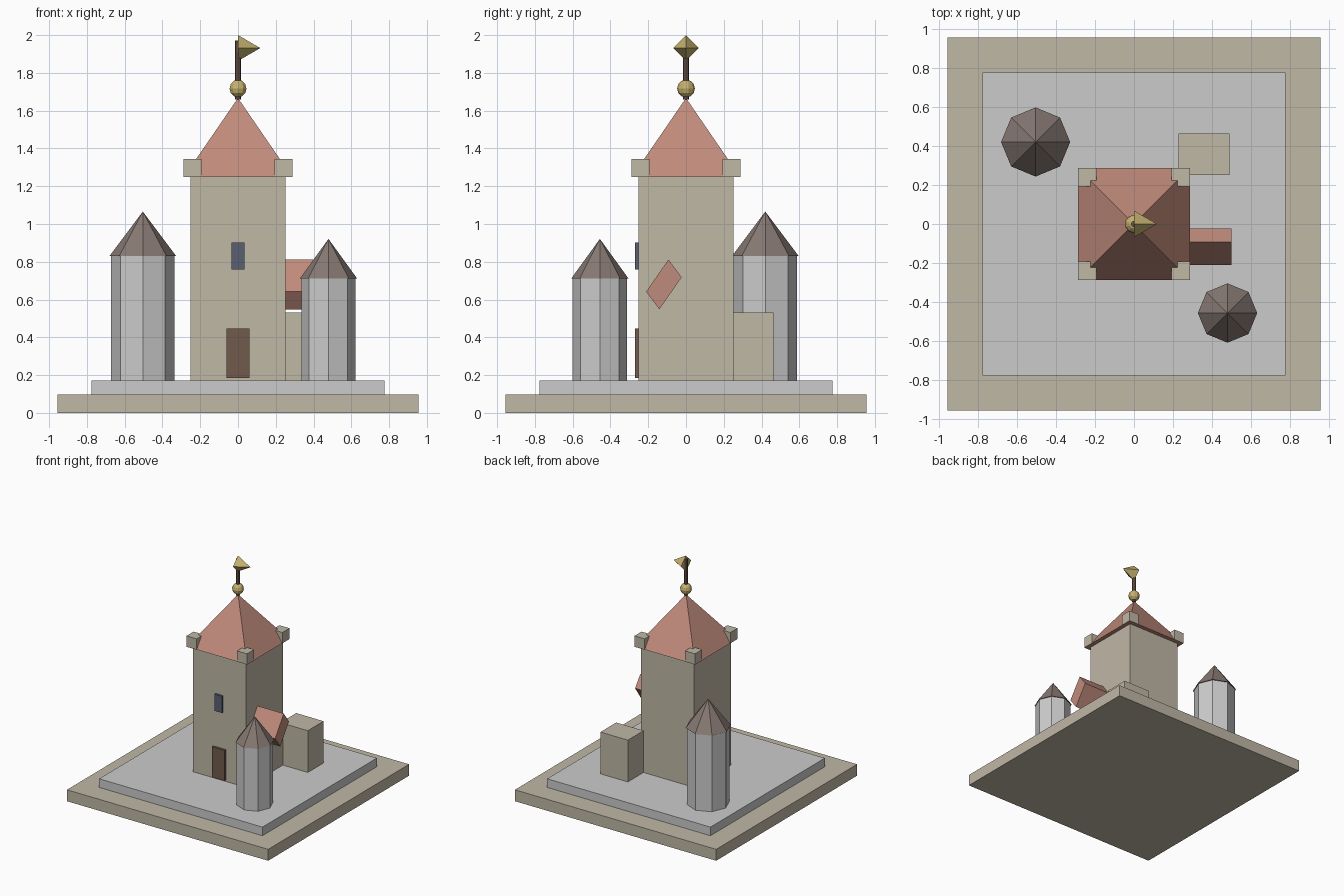
import bpy
import bmesh
from math import pi
from mathutils import Matrix

if "Cube" in bpy.data.objects:
    bpy.data.objects.remove(bpy.data.objects["Cube"])


def material(name, rgb):
    m = bpy.data.materials.new(name)
    m.diffuse_color = (*rgb, 1)
    m.use_nodes = True
    m.node_tree.nodes["Principled BSDF"].inputs["Base Color"].default_value = m.diffuse_color
    return m


SAND = material("sandstone", (0.53, 0.48, 0.38))
RED = material("red_tile", (0.53, 0.26, 0.20))
SLATE = material("slate", (0.24, 0.19, 0.17))
WOOD = material("wood", (0.17, 0.105, 0.075))
GLASS = material("glass", (0.10, 0.115, 0.17))
GOLD = material("gold", (0.56, 0.44, 0.16))


def finish(name, bm, mat):
    bmesh.ops.recalc_face_normals(bm, faces=bm.faces)
    me = bpy.data.meshes.new(name)
    bm.to_mesh(me)
    bm.free()
    ob = bpy.data.objects.new(name, me)
    bpy.context.collection.objects.link(ob)
    if mat:
        me.materials.append(mat)
    return ob


def box(name, x, y, z, mat=None):
    """Box from (min, max) ranges."""
    bm = bmesh.new()
    size = [r[1] - r[0] for r in (x, y, z)]
    mid = [(r[0] + r[1]) / 2 for r in (x, y, z)]
    bmesh.ops.create_cube(bm, size=1, matrix=Matrix.Translation(mid) @ Matrix.Diagonal((*size, 1)))
    return finish(name, bm, mat)


def cone(name, sides, r1, r2, x, y, z0, z1, mat=None, spin=0):
    """Upright prism or cone between two heights."""
    bm = bmesh.new()
    bmesh.ops.create_cone(bm, cap_ends=True, segments=sides, radius1=r1, radius2=r2, depth=z1 - z0,
                          matrix=Matrix.Translation((x, y, (z0 + z1) / 2)) @ Matrix.Rotation(spin, 4, 'Z'))
    bmesh.ops.remove_doubles(bm, verts=bm.verts, dist=1e-5)
    return finish(name, bm, mat)


# Stepped base
box("base_plinth", (-0.956, 0.956), (-0.956, 0.956), (0, 0.098), SAND)
box("courtyard", (-0.776, 0.776), (-0.776, 0.776), (0.098, 0.172))

# Main tower with pyramid roof and corner blocks
box("tower", (-0.251, 0.251), (-0.251, 0.251), (0.172, 1.25), SAND)
cone("tower_roof", 4, 0.286 * 2 ** 0.5, 0, 0, 0, 1.25, 1.667, RED, pi / 4)
for i, (sx, sy) in enumerate([(-1, -1), (1, -1), (1, 1), (-1, 1)]):
    cx, cy = 0.24 * sx, 0.24 * sy
    box(f"corner_block_{i + 1}", (cx - 0.048, cx + 0.048), (cy - 0.048, cy + 0.048), (1.25, 1.343), SAND)

# Door and window
box("door", (-0.061, 0.061), (-0.269, -0.245), (0.184, 0.446), WOOD)
box("window", (-0.035, 0.035), (-0.269, -0.245), (0.76, 0.903), GLASS)

# Octagonal turrets
for side, x, y, r, top, rr, tip in [("left", -0.504, 0.42, 0.168, 0.83, 0.177, 1.066),
                                    ("right", 0.479, -0.456, 0.144, 0.711, 0.152, 0.921)]:
    cone(f"{side}_turret", 8, r, r, x, y, 0.172, top)
    cone(f"{side}_turret_roof", 8, rr, 0, x, y, top, tip, SLATE)

# Annex and the tilted gable block beside the tower
box("annex", (0.228, 0.488), (0.25, 0.464), (0.172, 0.531), SAND)
bm = bmesh.new()
profile = [(-0.093, 0.812), (-0.023, 0.718), (-0.141, 0.548), (-0.211, 0.642)]
face = bm.faces.new([bm.verts.new((0.24, y, z)) for y, z in profile])
ext = bmesh.ops.extrude_face_region(bm, geom=[face], use_keep_orig=True)
bmesh.ops.translate(bm, vec=(0.26, 0, 0), verts=[g for g in ext["geom"] if isinstance(g, bmesh.types.BMVert)])
finish("annex_roof", bm, RED)

# Finial ball, pole and pennant
bm = bmesh.new()
bmesh.ops.create_uvsphere(bm, u_segments=10, v_segments=6, radius=0.047, matrix=Matrix.Translation((0, 0, 1.717)))
finish("finial_ball", bm, GOLD)
cone("flag_pole", 8, 0.016, 0.016, 0, 0, 1.66, 1.972, WOOD)
pennant = cone("pennant", 4, 0.0685, 0, 0, 0, 0, 0.118, GOLD)
pennant.data.transform(Matrix.Translation((0, 0, 1.9315)) @ Matrix.Rotation(pi / 2, 4, 'Y'))
